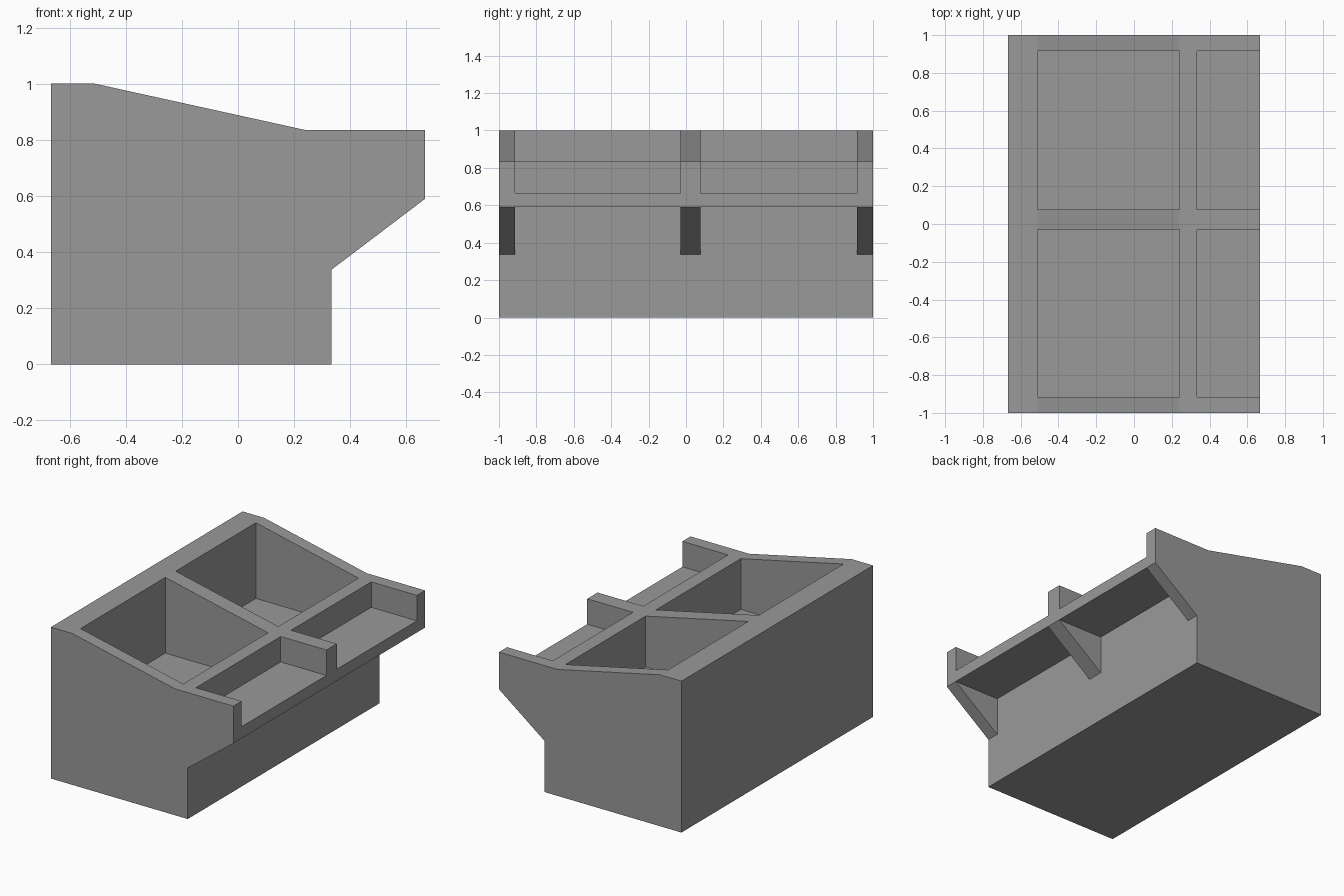
import bpy
import bmesh

cube = bpy.data.objects.get("Cube")
if cube:
    bpy.data.objects.remove(cube, do_unlink=True)

GREY = (0.32, 0.32, 0.32, 1.0)
grey = bpy.data.materials.new("mid_grey")
grey.use_nodes = True
grey.diffuse_color = GREY
grey.node_tree.nodes["Principled BSDF"].inputs["Base Color"].default_value = GREY


def prism(name, profile, y0, y1):
    """Extrude an (x, z) profile from y0 to y1."""
    bm = bmesh.new()
    face = bm.faces.new([bm.verts.new((x, y0, z)) for x, z in profile])
    side = bmesh.ops.extrude_face_region(bm, geom=[face])["geom"]
    verts = [v for v in side if isinstance(v, bmesh.types.BMVert)]
    bmesh.ops.translate(bm, verts=verts, vec=(0, y1 - y0, 0))
    bmesh.ops.recalc_face_normals(bm, faces=bm.faces)
    mesh = bpy.data.meshes.new(name)
    bm.to_mesh(mesh)
    bm.free()
    mesh.materials.append(grey)
    obj = bpy.data.objects.new(name, mesh)
    bpy.context.collection.objects.link(obj)
    return obj


def rect(x0, x1, z0, z1):
    return [(x0, z0), (x1, z0), (x1, z1), (x0, z1)]


BACK, WALL, FRONT = -0.667, 0.333, 0.667
WELL_BACK, WELL_FRONT = -0.51, 0.24
RIM, SHELF_BOTTOM, SHELF_TOP, WELL_FLOOR = 0.835, 0.59, 0.667, 0.5
BAYS = [(-0.915, -0.03), (0.078, 0.915)]

# Full-length body with sloping top and bracket-shaped overhang
stand = prism("display_bin", [
    (BACK, 0), (WALL, 0), (WALL, 0.337), (FRONT, SHELF_BOTTOM), (FRONT, RIM),
    (WELL_FRONT, RIM), (WELL_BACK, 1), (BACK, 1)], -1, 1)

# Deep wells, open-fronted shelf trays and gaps between the brackets
cutters = []
for y0, y1 in BAYS:
    cutters += [
        prism("well_cutter", rect(WELL_BACK, WELL_FRONT, WELL_FLOOR, 1.2), y0, y1),
        prism("tray_cutter", rect(WALL, 0.8, SHELF_TOP, 1.2), y0, y1),
        prism("bracket_gap_cutter", rect(WALL, 0.8, 0.2, SHELF_BOTTOM), y0, y1),
    ]
for cutter in cutters:
    cutter.hide_render = True
    mod = stand.modifiers.new("cut", 'BOOLEAN')
    mod.operation = 'DIFFERENCE'
    mod.solver = 'EXACT'
    mod.object = cutter

# Bake the cuts and discard the cutters
bpy.context.view_layer.update()
evaluated = stand.evaluated_get(bpy.context.evaluated_depsgraph_get())
baked = bpy.data.meshes.new_from_object(evaluated)
stand.modifiers.clear()
stand.data = baked
for cutter in cutters:
    bpy.data.objects.remove(cutter, do_unlink=True)
baked.materials.clear()
baked.materials.append(grey)
for poly in baked.polygons:
    poly.material_index = 0
    poly.use_smooth = False
